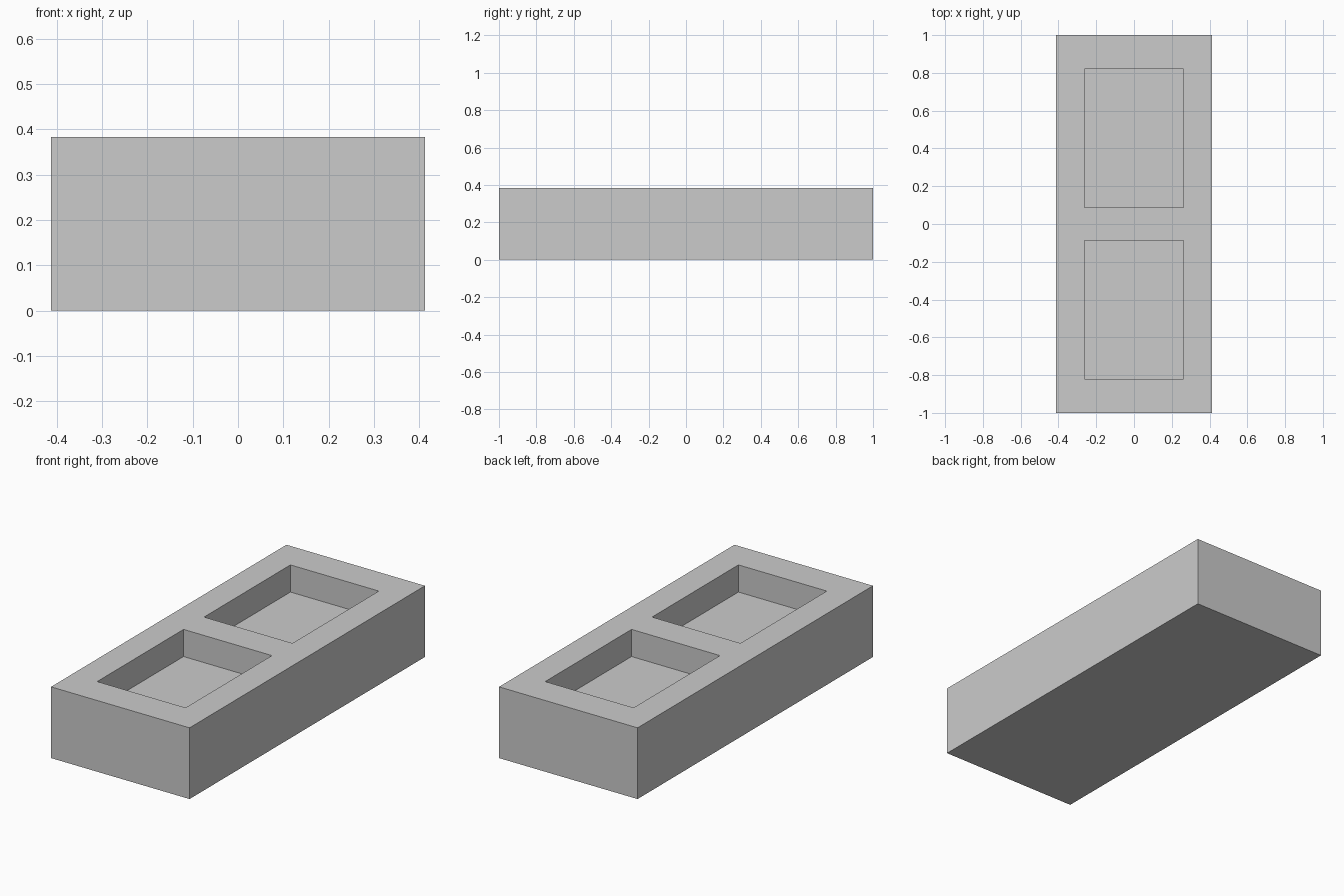
import bpy

if "Cube" in bpy.data.objects:
    bpy.data.objects.remove(bpy.data.objects["Cube"])

W, L, H = 0.824, 2.0, 0.383          # block size
POCKET_W, POCKET_L, DEPTH = 0.526, 0.734, 0.146
POCKET_Y = 0.454                     # pocket centre offset


def box(name, size, centre):
    bpy.ops.mesh.primitive_cube_add(size=1, location=centre)
    ob = bpy.context.object
    ob.name = name
    ob.scale = size
    bpy.ops.object.transform_apply(location=True, rotation=False, scale=True)
    return ob


# Solid block
block = box("tray_block", (W, L, H), (0, 0, H / 2))

# Two rectangular pockets cut into the top
for label, side in (("front", -1), ("back", 1)):
    cutter = box(label + "_pocket_cutter", (POCKET_W, POCKET_L, 2 * DEPTH),
                 (0, side * POCKET_Y, H))
    cutter.hide_render = True
    cutter.display_type = 'WIRE'
    cut = block.modifiers.new(label + "_pocket", 'BOOLEAN')
    cut.operation = 'DIFFERENCE'
    cut.solver = 'EXACT'
    cut.object = cutter
